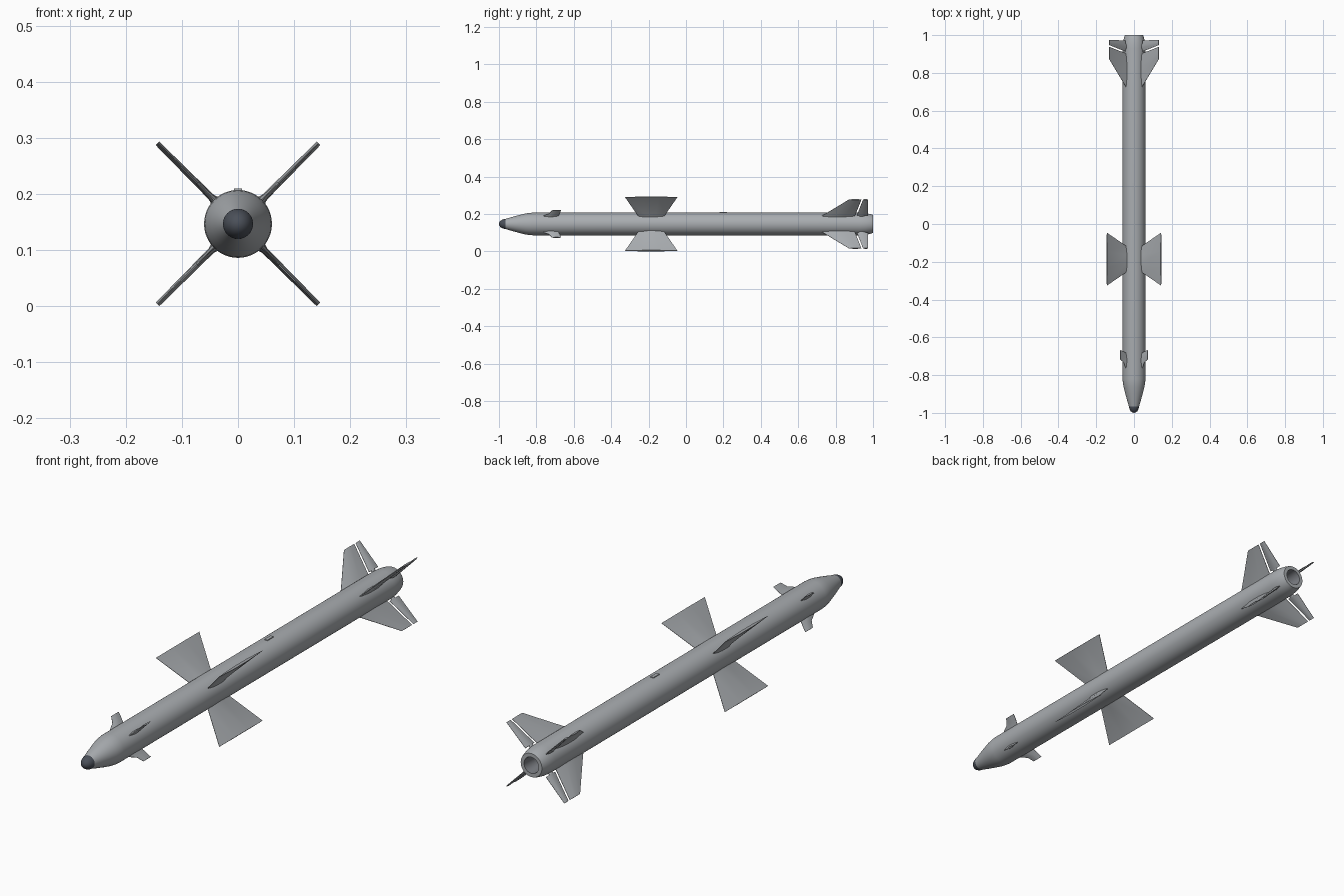
import bpy, bmesh, math
from mathutils import Vector

if "Cube" in bpy.data.objects:
    bpy.data.objects.remove(bpy.data.objects["Cube"])

ZC = 0.1467   # height of the body axis


def material(name, rgb):
    m = bpy.data.materials.new(name)
    m.diffuse_color = (*rgb, 1)
    m.use_nodes = True
    m.node_tree.nodes["Principled BSDF"].inputs["Base Color"].default_value = m.diffuse_color
    return m


GREY = material("light_grey", (0.40, 0.42, 0.44))
DARK = material("dark_blue_grey", (0.07, 0.08, 0.10))
INNER = material("nozzle_grey", (0.20, 0.21, 0.23))


def finish(name, bm, mat, angle):
    bmesh.ops.remove_doubles(bm, verts=bm.verts, dist=1e-5)
    bmesh.ops.recalc_face_normals(bm, faces=bm.faces)
    me = bpy.data.meshes.new(name)
    bm.to_mesh(me)
    bm.free()
    me.materials.append(mat)
    ob = bpy.data.objects.new(name, me)
    bpy.context.collection.objects.link(ob)
    bpy.ops.object.select_all(action='DESELECT')
    ob.select_set(True)
    bpy.context.view_layer.objects.active = ob
    bpy.ops.object.shade_smooth_by_angle(angle=math.radians(angle))
    return ob


def lathe(name, profile, mat):
    """Spin (radius, y) points around the body axis."""
    bm = bmesh.new()
    vs = [bm.verts.new((r, y, ZC)) for r, y in profile]
    es = [bm.edges.new(p) for p in zip(vs, vs[1:])]
    bmesh.ops.spin(bm, geom=vs + es, cent=(0, 0, ZC), axis=(0, 1, 0),
                   angle=math.tau, steps=48, use_duplicate=False)
    return finish(name, bm, mat, 30)


def fin(name, stations, angle):
    """Loft a thin faceted section through (radius, y front, y rear, half thickness)."""
    u = Vector((math.cos(angle), 0, math.sin(angle)))
    n = Vector((-math.sin(angle), 0, math.cos(angle)))
    bm = bmesh.new()
    rings = []
    for r, y0, y1, t in stations:
        section = [(0, .15), (.35, 1), (.65, 1), (1, .15),
                   (1, -.15), (.65, -1), (.35, -1), (0, -.15)]
        rings.append([bm.verts.new(Vector((0, y0 + (y1 - y0) * f, ZC)) + u * r + n * (t * k))
                      for f, k in section])
    for a, b in zip(rings, rings[1:]):
        for i in range(8):
            j = (i + 1) % 8
            bm.faces.new((a[i], a[j], b[j], b[i]))
    bm.faces.new(rings[0])
    bm.faces.new(rings[-1])
    return finish(name, bm, GREY, 15)


# Body with nose cone and rounded tail
lathe("body", [(0.027, -0.965), (0.036, -0.935), (0.047, -0.895), (0.055, -0.863),
               (0.059, -0.84), (0.0605, -0.82), (0.0605, 0.93), (0.058, 0.96),
               (0.053, 0.985), (0.048, 1.0), (0.033, 1.0)], GREY)

# Dark seeker tip
lathe("nose_tip", [(0, -1.0), (0.009, -0.998), (0.017, -0.992), (0.023, -0.982),
                   (0.0265, -0.971), (0.027, -0.965)], DARK)

# Hollow exhaust
lathe("exhaust_nozzle", [(0.033, 1.0), (0.028, 0.93), (0, 0.93)], INNER)

# Four sets of fins in an X layout
CANARD = [(0.052, -0.777, -0.682, 0.007), (0.066, -0.758, -0.68, 0.005),
          (0.078, -0.733, -0.675, 0.004), (0.103, -0.716, -0.668, 0.003)]
WING = [(0.054, -0.253, -0.119, 0.011), (0.066, -0.259, -0.113, 0.006),
        (0.203, -0.326, -0.046, 0.0045)]
TAIL = [(0.052, 0.715, 0.90, 0.010), (0.068, 0.735, 0.905, 0.006),
        (0.185, 0.872, 0.938, 0.003)]
FLAP = [(0.066, 0.914, 0.972, 0.005), (0.185, 0.947, 0.974, 0.003)]
PIVOT = [(0.045, 0.925, 0.95, 0.004), (0.068, 0.925, 0.95, 0.004)]
for i in range(4):
    a = math.radians(45 + 90 * i)
    for name, stations in (("front_canard", CANARD), ("middle_wing", WING),
                           ("tail_fin", TAIL), ("tail_flap", FLAP),
                           ("flap_pivot", PIVOT)):
        fin(f"{name}_{i + 1}", stations, a)

# Small mounting lug on top of the body
bm = bmesh.new()
bmesh.ops.create_cube(bm, size=1)
for v in bm.verts:
    v.co = (v.co.x * 0.014, v.co.y * 0.04 + 0.2, v.co.z * 0.01 + ZC + 0.0585)
finish("mounting_lug", bm, GREY, 30)
